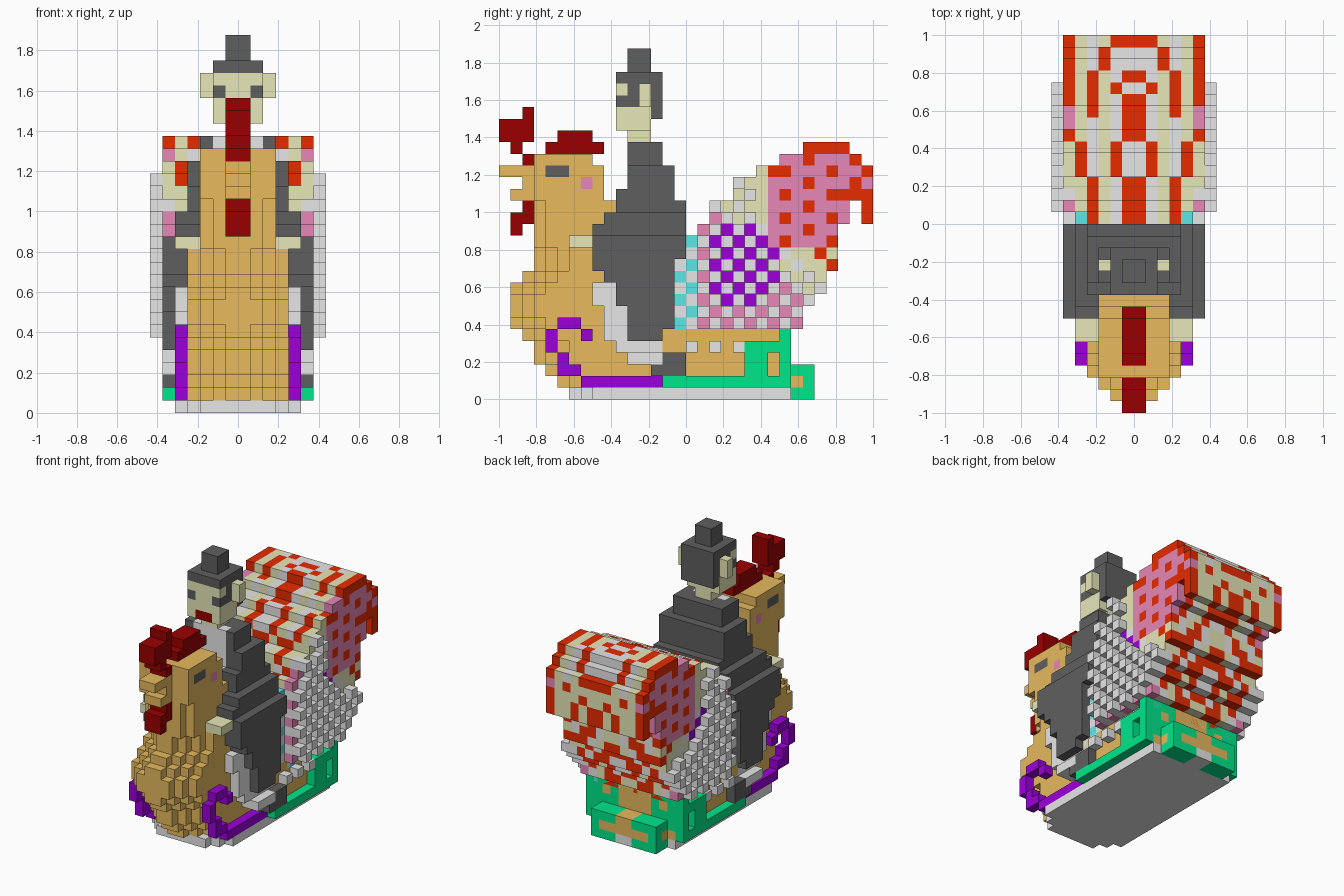
import bpy, bmesh, math
from mathutils import Vector

if "Cube" in bpy.data.objects:
    bpy.data.objects.remove(bpy.data.objects["Cube"])

U = 1 / 16  # block size
PALETTE = {"white": "ebebeb", "charcoal": "5f5f5f", "gold": "ecbe60", "cream": "ececbe",
           "scarlet": "f02e00", "crimson": "9a0000", "purple": "9c00da", "green": "00f090",
           "pink": "f08cbe", "cyan": "5eebeb"}
NAMES = list(PALETTE)


def linear(c):
    return c / 12.92 if c < 0.04 else ((c + 0.055) / 1.055) ** 2.4


def make_material(name, code):
    rgb = [linear(v / 255) for v in bytes.fromhex(code)] + [1]
    m = bpy.data.materials.new(name)
    m.use_nodes = True
    m.diffuse_color = rgb
    m.node_tree.nodes["Principled BSDF"].inputs["Base Color"].default_value = rgb
    return m


MATS = [make_material(n, c) for n, c in PALETTE.items()]


def span(a, b):
    return range(a, b + 1)


def block(part, color, width, ys, zs, inner=1):
    """Fill blocks of the left half, columns inner..width counted from the middle."""
    for x in span(inner, width):
        for y in span(*ys):
            for z in span(*zs):
                part[x, y, z] = color


SIDES = [Vector(d) for d in ((1, 0, 0), (-1, 0, 0), (0, 1, 0), (0, -1, 0), (0, 0, 1), (0, 0, -1))]


def build(name, part):
    """Skin the filled blocks, merge flat areas and mirror to the other side."""
    bm = bmesh.new()
    for (x, y, z), color in part.items():
        mid = Vector((x - 0.5, y - 15.5, z + 0.5))
        for n in SIDES:
            near = (x + int(n.x), y + int(n.y), z + int(n.z))
            if near in part or near[0] == 0:
                continue
            u = Vector((n.y, n.z, n.x))
            v = n.cross(u)
            ring = [mid + (n + a * u + b * v) / 2 for a, b in ((1, 1), (-1, 1), (-1, -1), (1, -1))]
            face = bm.faces.new([bm.verts.new(p * U) for p in ring])
            face.material_index = NAMES.index(color)
    bmesh.ops.remove_doubles(bm, verts=bm.verts, dist=U / 50)
    bmesh.ops.dissolve_limit(bm, angle_limit=math.radians(1), verts=bm.verts,
                             edges=bm.edges, delimit={'MATERIAL'})
    mesh = bpy.data.meshes.new(name)
    bm.to_mesh(mesh)
    bm.free()
    for m in MATS:
        mesh.materials.append(m)
    obj = bpy.data.objects.new(name, mesh)
    bpy.context.collection.objects.link(obj)
    obj.modifiers.new("mirror", 'MIRROR')


# Plinth with chamfered front
base = {}
for y in span(6, 24):
    block(base, "white", min(5, y - 3), (y, y), (0, 0))
build("base", base)

# Bird body: rounded chest, long low hull with a painted back, upright neck
body = {}
block(body, "gold", 5, (14, 24), (1, 5))
block(body, "green", 5, (24, 24), (2, 5), 3)
block(body, "gold", 4, (24, 24), (4, 4), 4)
block(body, "gold", 4, (24, 24), (2, 2), 3)
for z, front in enumerate([5, 4, 3, 3, 2, 1, 1, 1, 1, 2, 3, 3], 1):
    flat = 2 if z in (7, 8) else 1
    for x in span(1, 4):
        block(body, "gold", x, (front + max(0, x - flat), 13 if z < 6 else 9), (z, z), x)
for z in span(13, 20):
    back = 7 if z == 20 else 8 if z > 16 else 9
    block(body, "gold", 2, (3, back), (z, z))
    block(body, "gold", 3, (3 if z > 16 else 4, back), (z, z), 3)
block(body, "charcoal", 3, (4, 5), (19, 19), 3)
block(body, "pink", 3, (7, 7), (18, 18), 3)
build("bird_body", body)

beak = {}
block(beak, "gold", 1, (0, 2), (19, 19))
block(beak, "gold", 1, (2, 2), (18, 18))
block(beak, "gold", 1, (1, 2), (17, 17))
build("beak", beak)

# Comb and wattle, one row of blocks after the other
comb = {}
for z, a, b in ((20, 2, 2), (21, 1, 1), (22, 0, 2), (23, 0, 2), (24, 2, 2), (21, 4, 8), (22, 5, 7)):
    block(comb, "crimson", 1, (a, b), (z, z))
build("comb", comb)
wattle = {}
for z, a, b in ((14, 1, 1), (15, 1, 2), (16, 2, 2)):
    block(wattle, "crimson", 1, (a, b), (z, z))
build("wattle", wattle)

# Scrollwork along the sides
scroll = {}
for ys, zs in (((7, 13), (1, 1)), ((5, 6), (2, 2)), ((5, 5), (3, 3)), ((4, 4), (4, 5)),
               ((5, 6), (6, 6)), ((7, 7), (5, 5))):
    block(scroll, "purple", 5, ys, zs, 5)
build("front_scroll", scroll)
scroll = {}
for ys, zs in (((14, 24), (1, 1)), ((24, 24), (1, 5)), ((21, 24), (4, 4)), ((21, 22), (2, 3))):
    block(scroll, "green", 6, ys, zs, 6)
build("rear_scroll", scroll)

# Step at the back with a green frame
step = {}
block(step, "green", 4, (25, 26), (0, 2))
block(step, "gold", 4, (25, 25), (1, 1))
block(step, "gold", 3, (26, 26), (1, 1))
block(step, "gold", 1, (25, 26), (2, 2))
block(step, "white", 1, (25, 26), (0, 0))
build("rear_step", step)

# Rider: legs, feet, cloak, hands, head and hat
legs = {}
for z, a, b in ((3, 11, 13), (4, 10, 14), (5, 9, 15), (6, 9, 14), (7, 9, 14), (8, 8, 14), (9, 8, 14)):
    block(legs, "white", 6 if z < 4 else 5, (a, b), (z, z), 5)
build("legs", legs)
feet = {}
block(feet, "charcoal", 6, (13, 15), (2, 2), 5)
block(feet, "charcoal", 6, (14, 15), (3, 3), 6)
build("feet", feet)

cloak = {}
fronts = [11, 11, 11, 10, 10, 9, 8, 8, 8, 8, 9, 10, 10, 11, 11, 11, 11]
for z, front in enumerate(fronts, 5):
    back = 13 if z > 19 or z == 5 else 15 if 11 < z < 17 else 14
    width = 6 if z < 14 else 5 if z < 16 else 4 if z < 20 else 3
    block(cloak, "charcoal", width, (front, back), (z, z), 6 if z < 10 else 1)
    if z > 14:
        block(cloak, "white", 2, (front, front), (z, z))
build("cloak", cloak)
hands = {}
block(hands, "cream", 5, (6, 7), (13, 13), 4)
build("hands", hands)

head = {}
block(head, "cream", 1, (11, 12), (22, 22))
block(head, "cream", 2, (10, 12), (23, 26))
block(head, "charcoal", 2, (13, 13), (24, 26))
block(head, "charcoal", 2, (11, 13), (25, 26), 2)
block(head, "charcoal", 2, (10, 10), (25, 25), 2)
block(head, "crimson", 1, (10, 10), (23, 23))
block(head, "cream", 3, (12, 12), (25, 26), 3)
build("rider_head", head)
hat = {}
block(hat, "charcoal", 2, (10, 13), (27, 27))
block(hat, "charcoal", 1, (11, 12), (28, 29))
build("hat", hat)

# Tail fan: stepped slab painted by position
tail = {}
starts = [15, 15, 15, 15, 15, 15, 15, 16, 16, 17, 18, 18, 20, 20, 22, 24, 26]
ends = [24, 25, 25, 26, 27, 27, 28, 28, 28, 28, 29, 29, 31, 31, 31, 30, 29]


def top_row(y):
    return max(z for z, (a, b) in enumerate(zip(starts, ends), 5) if a <= y <= b)


def side_color(y, z):
    if (z == top_row(y) and y > 26) or z == 21 or (z == 19 and y in (23, 24)):
        return "scarlet"
    if y > 22 and z > 12:
        return "scarlet" if (y + 2 * z) % 4 == 2 or (z == 17 and y > 28) else "pink"
    if (y + z) % 2 == 0 and y + z < 38:
        return "white"
    if y > 23 and z > 9:
        return "scarlet" if (y + z) % 3 == 0 else "cream"
    if math.dist((y, z), (20.5, 11)) < 3.5:
        return "purple"
    return "cyan" if y < 17 or z < 6 else "cream" if y + z > 34 else "pink"


def fan_color(x, y, z):
    if y == 31 and z < 19:  # rolled end
        return "scarlet" if (x + 2 * z) % 4 == 0 else "cream"
    if z < top_row(y):  # back and underside
        wave = (x + z // 2) % 3
        return "scarlet" if wave == 0 or (x + z) % 4 == 0 else "cream" if wave == 1 else "white"
    bands = ((20, (1, 4)), (23, (2, 5)), (25, (1,)), (27, (1, 4)), (28, (2, 4)),
             (29, (1, 4)), (31, (3,)), (32, (1, 2)))
    red = next(columns for limit, columns in bands if y < limit)
    return "scarlet" if x in red else "cream" if x in (3, 5) else "white"


for z, (a, b) in enumerate(zip(starts, ends), 5):
    for y in span(a, b):
        width = 5 if y < 17 or z < 6 else 6
        for x in span(1, width):
            tail[x, y, z] = side_color(y, z) if x == width else fan_color(x, y, z)
block(tail, "scarlet", 6, (31, 31), (15, 16))
for x in (2, 4, 5):
    block(tail, "cream", x, (31, 31), (15, 16), x)
build("tail_fan", tail)

# Raised checker of feathers on the tail sides, fringe below
feathers = {}
for y in span(17, 27):
    for z in span(6, 18):
        if (y + z) % 2 == 0 and math.dist((y, z), (20.8, 11)) < 7.2 \
                and math.dist((y, z), (27, 16)) > 6 and (6, y, z) in tail:
            block(feathers, "white", 7, (y, y), (z, z), 7)
build("side_feathers", feathers)
fringe = {}
for y in (16, 18, 20):
    block(fringe, "white", 6, (y, y), (4, 4), 6)
build("fringe", fringe)
